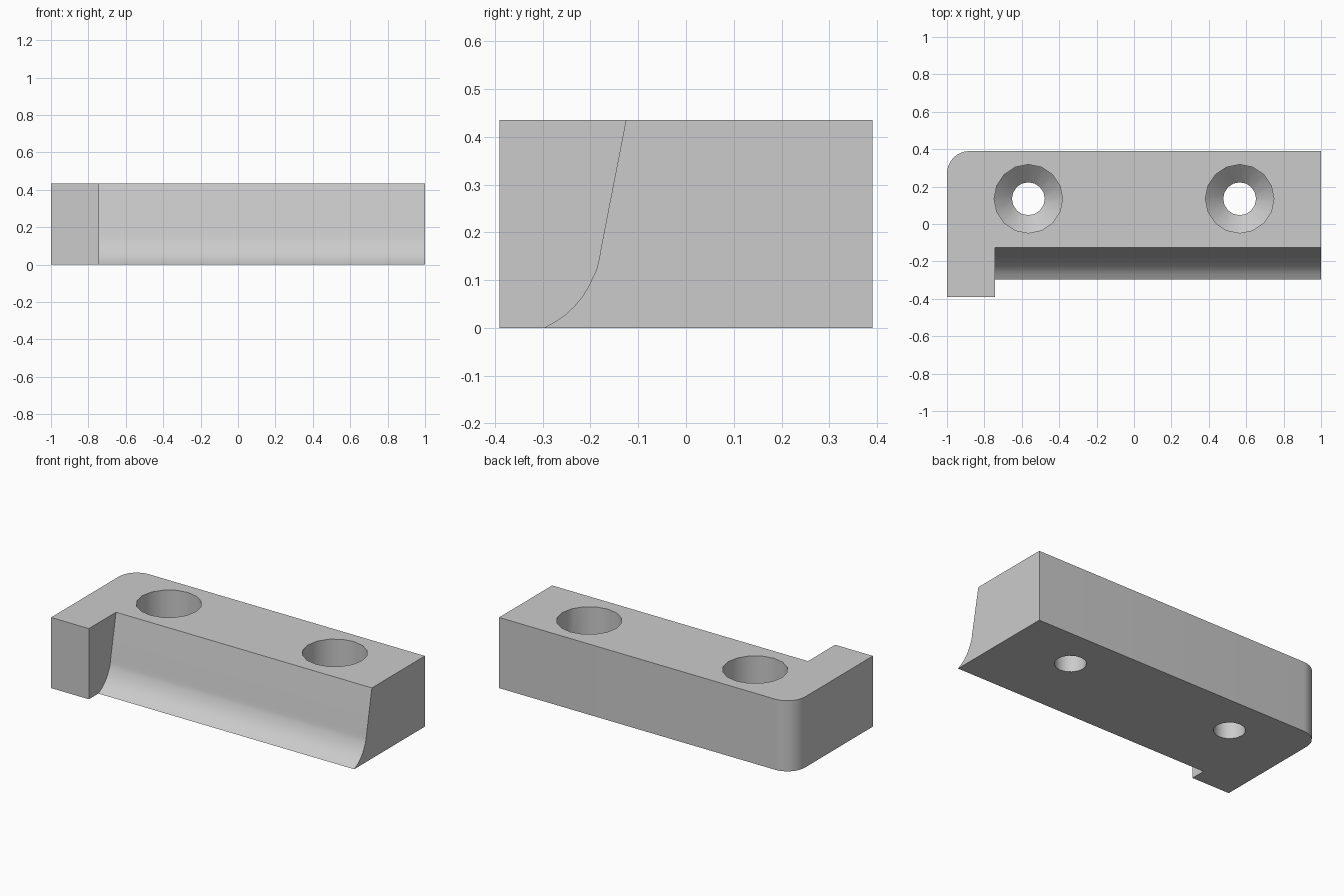
import bpy, bmesh, math
from mathutils import Vector

HEIGHT, HALF_X, HALF_Y = 0.435, 1.0, 0.39

cube = bpy.data.objects.get("Cube")
if cube:
    bpy.data.objects.remove(cube, do_unlink=True)

grey = bpy.data.materials.new("plain grey")
grey.use_nodes = True
colour = (0.6, 0.6, 0.6, 1)
grey.diffuse_color = colour
grey.node_tree.nodes["Principled BSDF"].inputs["Base Color"].default_value = colour


def make_object(name, bm):
    bmesh.ops.recalc_face_normals(bm, faces=bm.faces[:])
    mesh = bpy.data.meshes.new(name)
    bm.to_mesh(mesh)
    bm.free()
    mesh.materials.append(grey)
    obj = bpy.data.objects.new(name, mesh)
    bpy.context.collection.objects.link(obj)
    return obj


def prism(name, outline, direction):
    """Extrude a closed outline along a direction."""
    bm = bmesh.new()
    face = bm.faces.new([bm.verts.new(p) for p in outline])
    result = bmesh.ops.extrude_face_region(bm, geom=[face], use_keep_orig=True)
    moved = [v for v in result["geom"] if isinstance(v, bmesh.types.BMVert)]
    bmesh.ops.translate(bm, verts=moved, vec=Vector(direction))
    return make_object(name, bm)


def turned(name, profile, x, y, sides=16):
    """Closed stack of rings, given as (radius, height) pairs."""
    bm = bmesh.new()
    rings = [[bm.verts.new((x + r * math.cos(math.tau * i / sides),
                            y + r * math.sin(math.tau * i / sides), z))
              for i in range(sides)] for r, z in profile]
    for low, high in zip(rings, rings[1:]):
        for i in range(sides):
            j = (i + 1) % sides
            bm.faces.new((low[i], low[j], high[j], high[i]))
    bm.faces.new(rings[0])
    bm.faces.new(rings[-1])
    return make_object(name, bm)


# Block with one rounded back corner
radius, steps = 0.12, 8
outline = [(-HALF_X, -HALF_Y, 0), (HALF_X, -HALF_Y, 0), (HALF_X, HALF_Y, 0)]
for i in range(steps + 1):
    a = math.pi / 2 * (1 + i / steps)
    outline.append((-HALF_X + radius + radius * math.cos(a),
                    HALF_Y - radius + radius * math.sin(a), 0))
block = prism("mounting_block", outline, (0, 0, HEIGHT))

# Curved front recess, leaving an end stop on the right
recess = [(-0.115, 0.49), (-0.178, 0.167), (-0.182, 0.143), (-0.188, 0.12),
          (-0.205, 0.085), (-0.218, 0.064), (-0.234, 0.045), (-0.252, 0.028),
          (-0.272, 0.014), (-0.298, 0), (-0.35, -0.03), (-0.6, -0.03), (-0.6, 0.49)]
cutters = [prism("recess_cutter", [(-0.743, y, z) for y, z in recess], (2, 0, 0))]

# Recessed countersunk screw holes
bore = [(0.088, -0.05), (0.088, 0.12), (0.183, 0.21), (0.183, 0.5)]
for side, x in (("left", 0.565), ("right", -0.565)):
    cutters.append(turned(side + "_hole_cutter", bore, x, 0.135))

# Cut the block, then remove the cutters
bpy.context.view_layer.objects.active = block
for cutter in cutters:
    cutter.hide_render = True
    cut = block.modifiers.new(cutter.name, "BOOLEAN")
    cut.operation = "DIFFERENCE"
    cut.solver = "EXACT"
    cut.object = cutter
    bpy.ops.object.modifier_apply(modifier=cut.name)
    bpy.data.objects.remove(cutter, do_unlink=True)

bpy.ops.object.select_all(action="DESELECT")
block.select_set(True)
bpy.ops.object.shade_smooth_by_angle(angle=math.radians(30))
